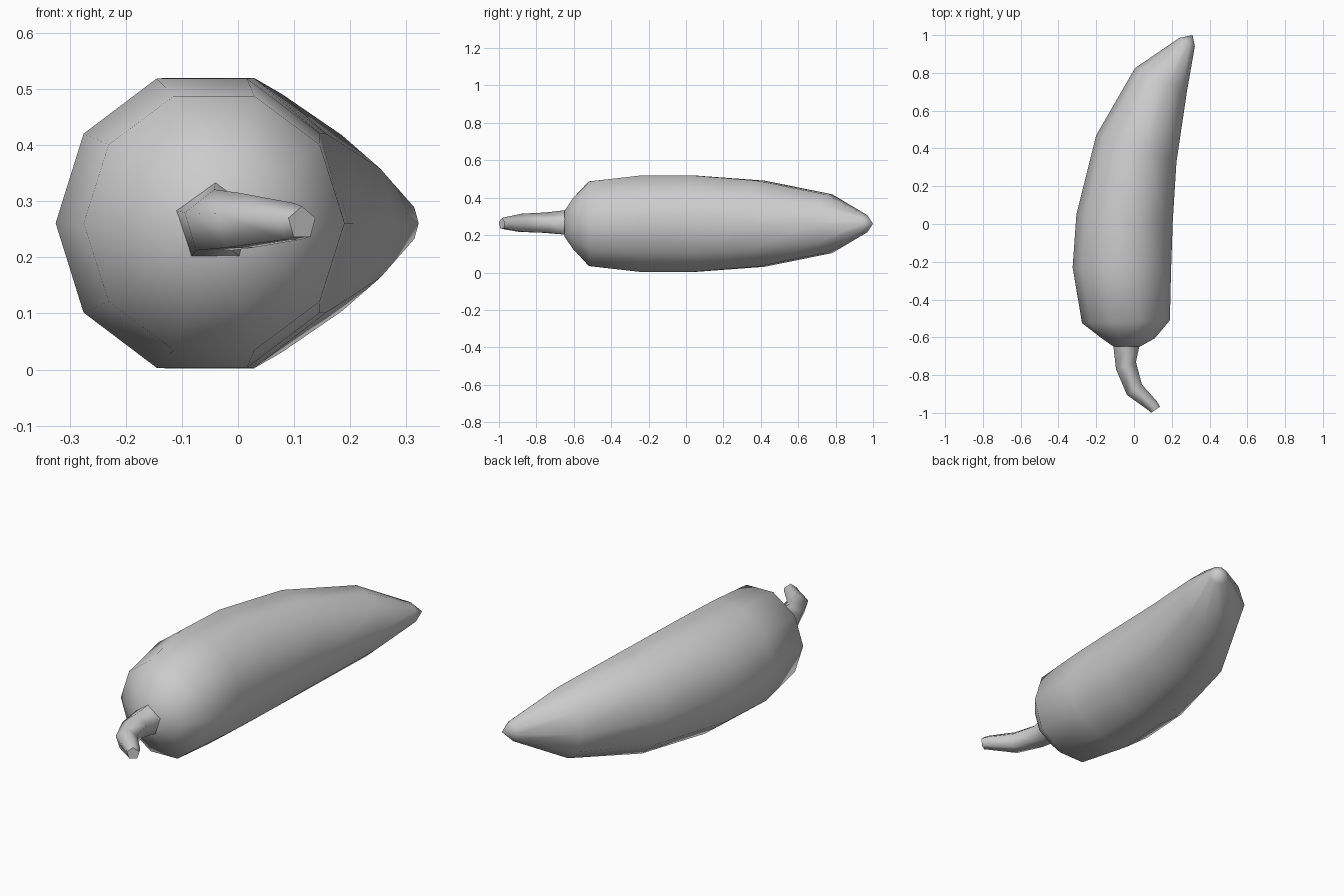
import bpy, bmesh
from math import sin, cos, pi, radians
from mathutils import Vector

# Remove the default cube
cube = bpy.data.objects.get("Cube")
if cube:
    bpy.data.objects.remove(cube, do_unlink=True)

MID_Z = 0.261


def make_material(name, colour):
    mat = bpy.data.materials.new(name)
    mat.use_nodes = True
    mat.diffuse_color = colour
    mat.node_tree.nodes["Principled BSDF"].inputs["Base Color"].default_value = colour
    return mat


def loft(name, rings, sides, start, width, mat, sharp, tip=None):
    """Skin rings given as (left xy, right xy, height radius)."""
    bm = bmesh.new()
    loops = []
    for left, right, rz in rings:
        a, b = Vector((*left, MID_Z)), Vector((*right, MID_Z))
        centre, across = (a + b) / 2, (b - a) / (2 * width)
        angles = [start + 2 * pi * i / sides for i in range(sides)]
        loops.append([bm.verts.new(centre + across * cos(t) + Vector((0, 0, rz * sin(t))))
                      for t in angles])
    for low, high in zip(loops, loops[1:]):
        for i in range(sides):
            j = (i + 1) % sides
            bm.faces.new((low[i], low[j], high[j], high[i]))
    bm.faces.new(loops[0])
    last = loops[-1]
    if tip:
        point = bm.verts.new((*tip, MID_Z))
        for i in range(sides):
            bm.faces.new((last[i], last[(i + 1) % sides], point))
    else:
        bm.faces.new(last)
    bmesh.ops.recalc_face_normals(bm, faces=bm.faces)
    mesh = bpy.data.meshes.new(name)
    bm.to_mesh(mesh)
    bm.free()
    mesh.materials.append(mat)
    obj = bpy.data.objects.new(name, mesh)
    bpy.context.collection.objects.link(obj)
    bpy.ops.object.select_all(action='DESELECT')
    obj.select_set(True)
    bpy.context.view_layer.objects.active = obj
    bpy.ops.object.shade_smooth_by_angle(angle=radians(sharp))
    return obj


grey = make_material("plain grey", (0.6, 0.6, 0.6, 1))

# Curved ten-sided pod, from the stem end to the pointed tip
loft("pepper_body", [
    ((-0.11, -0.648), (0.03, -0.65), 0.072),
    ((-0.18, -0.598), (0.11, -0.605), 0.145),
    ((-0.275, -0.525), (0.19, -0.51), 0.238),
    ((-0.325, -0.23), (0.196, -0.25), 0.271),
    ((-0.305, 0.05), (0.205, 0.01), 0.272),
    ((-0.2, 0.47), (0.225, 0.33), 0.242),
    ((0.005, 0.825), (0.28, 0.7), 0.165),
    ((0.24, 0.985), (0.322, 0.94), 0.048),
], 10, 0, 1, grey, 80, tip=(0.31, 1.0))

# Bent five-sided stem
loft("pepper_stem", [
    ((-0.11, -0.64), (0.03, -0.64), 0.073),
    ((-0.095, -0.77), (0.01, -0.73), 0.06),
    ((-0.037, -0.905), (0.042, -0.85), 0.054),
    ((0.075, -0.985), (0.122, -0.94), 0.036),
    ((0.09, -1.0), (0.138, -0.968), 0.03),
], 5, pi / 2, cos(pi / 10), grey, 75)
